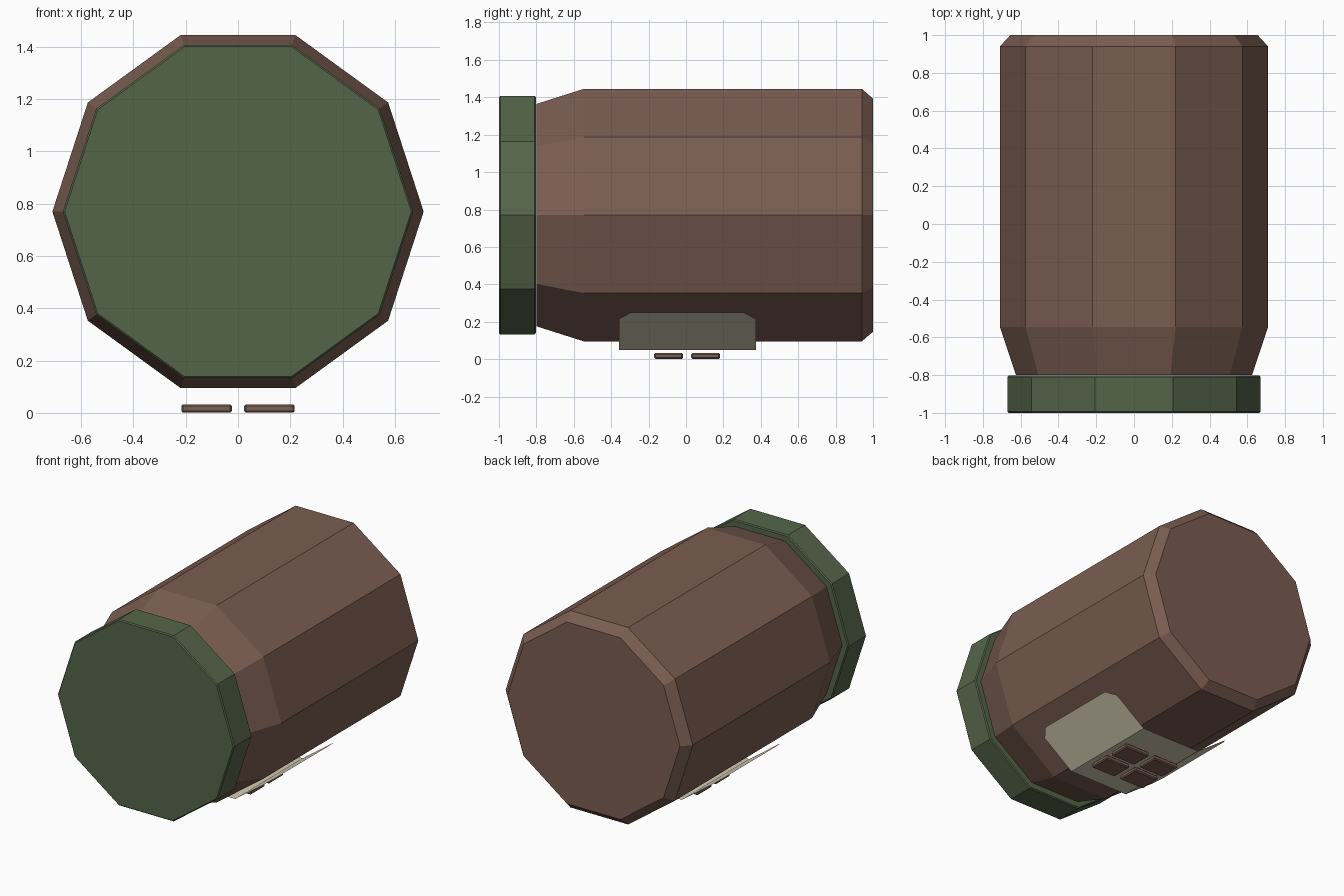
import bpy, bmesh, math

cube = bpy.data.objects.get("Cube")
if cube:
    bpy.data.objects.remove(cube, do_unlink=True)

CENTRE_Z = 0.77
SIDES = 10


def material(name, rgb):
    mat = bpy.data.materials.new(name)
    mat.use_nodes = True
    mat.diffuse_color = (*rgb, 1)
    mat.node_tree.nodes["Principled BSDF"].inputs["Base Color"].default_value = (*rgb, 1)
    return mat


brown = material("brown", (0.195, 0.11, 0.082))
green = material("green", (0.09, 0.13, 0.066))
cream = material("cream", (0.66, 0.6, 0.45))


def finish(name, bm, mat):
    bmesh.ops.recalc_face_normals(bm, faces=bm.faces)
    mesh = bpy.data.meshes.new(name)
    bm.to_mesh(mesh)
    bm.free()
    mesh.materials.append(mat)
    obj = bpy.data.objects.new(name, mesh)
    bpy.context.collection.objects.link(obj)
    return obj


def lathe(name, profile, mat):
    """Ten-sided solid along y from (y, radius) pairs, closed at both ends."""
    bm = bmesh.new()
    rings = []
    for y, r in profile:
        angles = [math.tau * i / SIDES for i in range(SIDES)]
        rings.append([bm.verts.new((r * math.cos(a), y, CENTRE_Z + r * math.sin(a)))
                      for a in angles])
    for near, far in zip(rings, rings[1:]):
        for i in range(SIDES):
            j = (i + 1) % SIDES
            bm.faces.new((near[i], near[j], far[j], far[i]))
    bm.faces.new(rings[0])
    bm.faces.new(rings[-1])
    return finish(name, bm, mat)


# Jar body with tapered shoulder and chamfered base
lathe("jar_body", [(-0.8, 0.625), (-0.545, 0.71), (0.94, 0.71), (1.0, 0.655)], brown)

# Lid with a fine edge chamfer
lathe("lid", [(-1.0, 0.663), (-0.993, 0.67), (-0.81, 0.67), (-0.803, 0.663)], green)

# Thin label wrapped around the underside, with clipped corners
bm = bmesh.new()
fold_x, low, clip, top = 0.23, 0.05, 0.215, 0.25
front, back, cut = -0.358, 0.373, 0.065
slope = 1 / math.tan(math.radians(36))


def edge_x(z):
    return fold_x + (z - low) * slope


fold = {s: [bm.verts.new((s * fold_x, y, low)) for y in (front, back)] for s in (-1, 1)}
bm.faces.new((fold[-1][0], fold[1][0], fold[1][1], fold[-1][1]))
for s in (-1, 1):
    outer = [(back, clip), (back - cut, top), (front + cut, top), (front, clip)]
    verts = [bm.verts.new((s * edge_x(z), y, z)) for y, z in outer]
    bm.faces.new(fold[s] + verts)
finish("label", bm, cream)

# Four small bevelled tiles below the label
for x, side in ((-0.12, "right"), (0.12, "left")):
    for y, end in ((-0.093, "front"), (0.105, "back")):
        bm = bmesh.new()
        bmesh.ops.create_cube(bm, size=1)
        bmesh.ops.scale(bm, vec=(0.194, 0.154, 0.032), verts=bm.verts)
        bmesh.ops.translate(bm, vec=(x, y, 0.017), verts=bm.verts)
        tile = finish(f"tile_{end}_{side}", bm, brown)
        bevel = tile.modifiers.new("edge_bevel", "BEVEL")
        bevel.width = 0.007
        bevel.segments = 1
